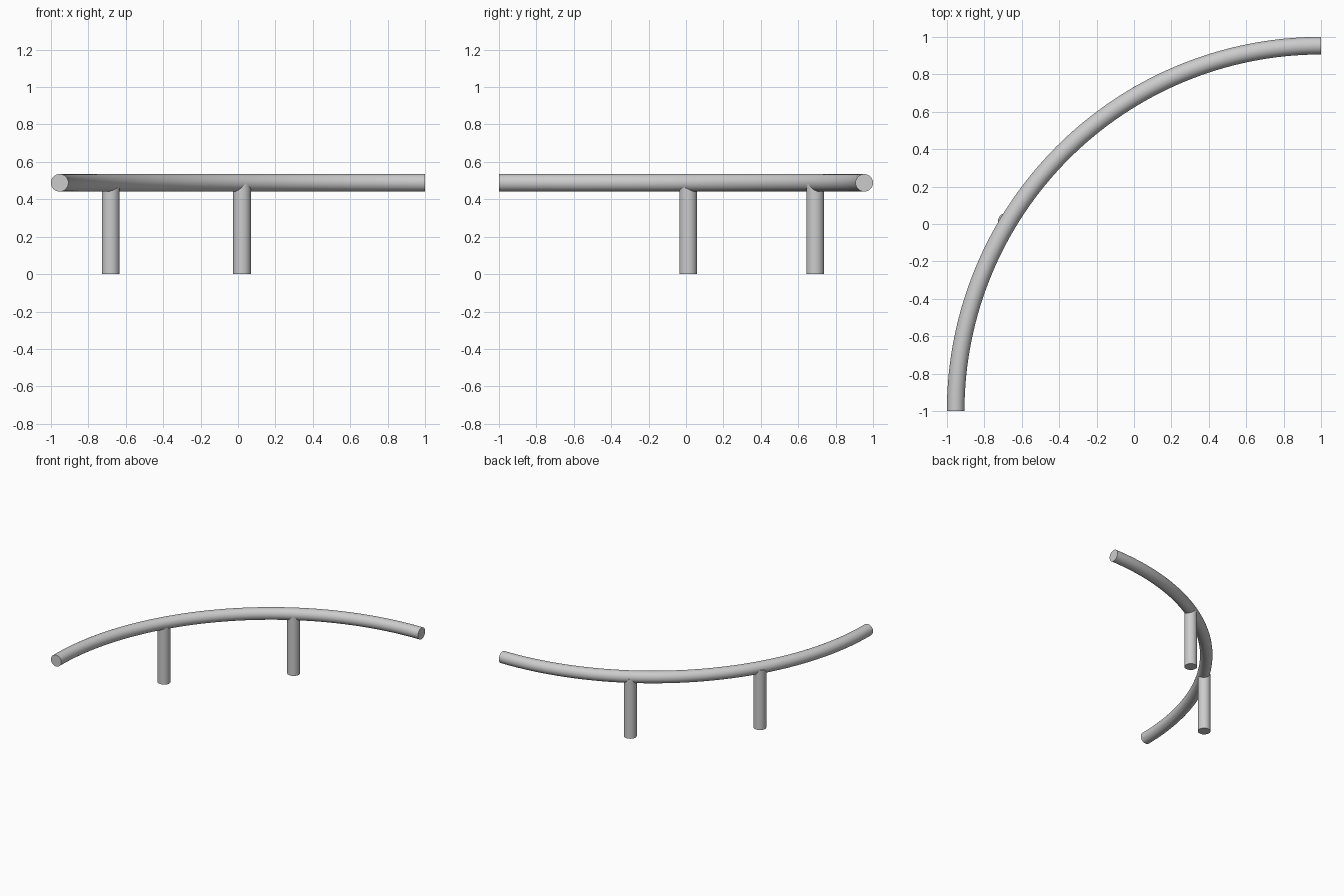
import bpy, bmesh
from math import radians
from mathutils import Matrix, Vector

if "Cube" in bpy.data.objects:
    bpy.data.objects.remove(bpy.data.objects["Cube"])

R = 0.047              # tube radius
Z = 0.488              # rail centre height
BEND = Vector((1, -1, Z))   # centre of the quarter-circle bend
BEND_R = 1.953


def smooth(obj):
    bpy.ops.object.select_all(action='DESELECT')
    obj.select_set(True)
    bpy.context.view_layer.objects.active = obj
    bpy.ops.object.shade_smooth_by_angle(angle=radians(40))


# Curved rail: a round section spun through 90 degrees, with capped ends
bm = bmesh.new()
place = Matrix.Translation(BEND + Vector((-BEND_R, 0, 0))) @ Matrix.Rotation(radians(90), 4, 'X')
bmesh.ops.create_circle(bm, segments=32, radius=R, matrix=place)
bmesh.ops.spin(bm, geom=bm.verts[:] + bm.edges[:], cent=BEND, axis=(0, 0, -1),
               angle=radians(90), steps=64)
bmesh.ops.holes_fill(bm, edges=[e for e in bm.edges if e.is_boundary], sides=0)
bmesh.ops.recalc_face_normals(bm, faces=bm.faces)
mesh = bpy.data.meshes.new("curved_rail")
bm.to_mesh(mesh)
bm.free()
rail = bpy.data.objects.new("curved_rail", mesh)
bpy.context.collection.objects.link(rail)
smooth(rail)

# Two round posts, ending inside the rail
for name, x, y in (("left_post", -0.68, 0.012), ("right_post", 0.022, 0.691)):
    bpy.ops.mesh.primitive_cylinder_add(vertices=32, radius=R + 0.001, depth=Z, location=(x, y, Z / 2))
    post = bpy.context.object
    post.name = name
    smooth(post)
